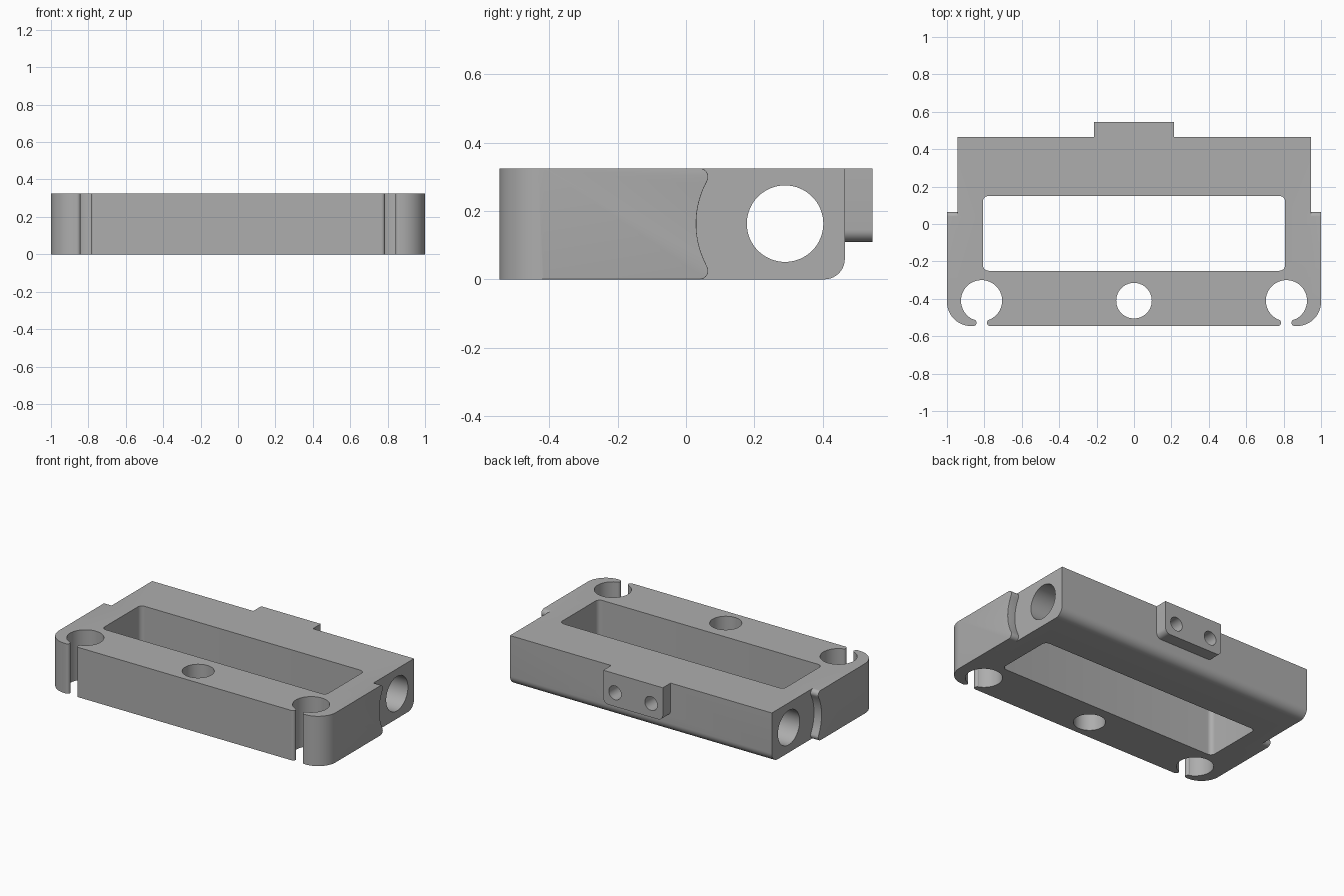
import bpy, bmesh
from math import sin, cos, radians, pi
from mathutils import Matrix, Vector

if "Cube" in bpy.data.objects:
    bpy.data.objects.remove(bpy.data.objects["Cube"])

H = 0.325               # overall height
FRONT, BACK = -0.546, 0.465
BORE_Y, BORE_Z = 0.29, 0.163

grey = bpy.data.materials.new("neutral grey")
grey.use_nodes = True
colour = (0.42, 0.42, 0.42, 1)
grey.diffuse_color = colour
grey.node_tree.nodes["Principled BSDF"].inputs["Base Color"].default_value = colour


def finish(bm, name):
    bmesh.ops.recalc_face_normals(bm, faces=bm.faces)
    mesh = bpy.data.meshes.new(name)
    bm.to_mesh(mesh)
    bm.free()
    mesh.materials.append(grey)
    ob = bpy.data.objects.new(name, mesh)
    bpy.context.collection.objects.link(ob)
    return ob


def bevel(bm, test, radius, segments):
    edges = [e for e in bm.edges if test(e.verts[0].co, e.verts[1].co)]
    bmesh.ops.bevel(bm, geom=edges, offset=radius, segments=segments,
                    profile=0.5, affect='EDGES', clamp_overlap=True)


def box_mesh(x0, x1, y0, y1, z0, z1):
    bm = bmesh.new()
    bmesh.ops.create_cube(bm, size=1)
    for v in bm.verts:
        v.co = Vector(((x0 + x1) / 2 + v.co.x * (x1 - x0),
                       (y0 + y1) / 2 + v.co.y * (y1 - y0),
                       (z0 + z1) / 2 + v.co.z * (z1 - z0)))
    return bm


def cylinder(name, centre, radius, length, axis='Z', sides=64):
    turn = {'X': Matrix.Rotation(pi / 2, 4, 'Y'),
            'Y': Matrix.Rotation(pi / 2, 4, 'X'), 'Z': Matrix()}[axis]
    bm = bmesh.new()
    bmesh.ops.create_cone(bm, cap_ends=True, segments=sides, radius1=radius,
                          radius2=radius, depth=length,
                          matrix=Matrix.Translation(centre) @ turn)
    return finish(bm, name)


def combine(target, other, operation):
    mod = target.modifiers.new(operation, 'BOOLEAN')
    mod.operation, mod.solver, mod.object = operation, 'EXACT', other
    bpy.context.view_layer.objects.active = target
    bpy.ops.object.modifier_apply(modifier=mod.name)
    bpy.data.objects.remove(other)


def along_z(a, b):
    return abs(a.z - b.z) > 0.1


# Main block with rounded front corners and rounded lower back edge
bm = box_mesh(-0.945, 0.945, FRONT, BACK, 0, H)
bevel(bm, lambda a, b: along_z(a, b) and a.y < 0, 0.13, 12)
bevel(bm, lambda a, b: min(a.y, b.y) > 0.4 and max(a.z, b.z) < 0.01, 0.06, 10)
body = finish(bm, "rail_carriage")


# Side cheeks, with a back edge scooped concentrically with the cross bore
def arc(cy, cz, r, start, end, n):
    angles = [radians(start + (end - start) * i / n) for i in range(n + 1)]
    return [(cy + r * cos(a), cz + r * sin(a)) for a in angles]


def cheek(side):
    upper = arc(0.04, H - 0.025, 0.025, 90, -28, 8)
    scoop = arc(BORE_Y, BORE_Z, 0.26, 152, 208, 20)[1:-1]
    lower = [(y, H - z) for y, z in reversed(upper)]
    outline = [(FRONT, H)] + upper + scoop + lower + [(FRONT, 0)]
    bm = bmesh.new()
    face = bm.faces.new([bm.verts.new((0.8, y, z)) for y, z in outline])
    out = bmesh.ops.extrude_face_region(bm, geom=[face])["geom"]
    moved = [g for g in out if isinstance(g, bmesh.types.BMVert)]
    bmesh.ops.translate(bm, verts=moved, vec=(0.2, 0, 0))
    bevel(bm, lambda a, b: along_z(a, b) and a.x > 0.99 and a.y < -0.5, 0.13, 12)
    bevel(bm, lambda a, b: min(a.x, b.x) > 0.999 and not along_z(a, b)
          and min(a.z, b.z) < H - 0.001, 0.012, 4)
    if side < 0:
        bmesh.ops.scale(bm, vec=(-1, 1, 1), verts=bm.verts)
    return finish(bm, "side_cheek")


for side in (1, -1):
    combine(body, cheek(side), 'UNION')

# Back tab with rounded lower corners
bm = box_mesh(-0.215, 0.215, 0.44, 0.546, 0.11, H)
bevel(bm, lambda a, b: abs(a.y - b.y) > 0.05 and max(a.z, b.z) < 0.2, 0.035, 8)
combine(body, finish(bm, "back_tab"), 'UNION')

# Central window
bm = box_mesh(-0.808, 0.808, -0.25, 0.15, -0.1, H + 0.1)
bevel(bm, along_z, 0.03, 6)
combine(body, finish(bm, "window_cutter"), 'DIFFERENCE')

# Cross bore and front centre hole
combine(body, cylinder("bore_cutter", (0, BORE_Y, BORE_Z), 0.112, 3, 'X'), 'DIFFERENCE')
combine(body, cylinder("centre_cutter", (0, -0.41, H / 2), 0.095, 1), 'DIFFERENCE')

# Open clip holes with rounded lips, and the tab screw holes
for side in (1, -1):
    combine(body, cylinder("clip_cutter", (side * 0.815, -0.41, H / 2), 0.11, 1), 'DIFFERENCE')
    xs = sorted((side * 0.768, side * 0.86))
    combine(body, finish(box_mesh(*xs, -0.7, -0.45, -0.1, H + 0.1), "slot_cutter"), 'DIFFERENCE')
    for x in (0.768, 0.86):
        lip = cylinder("clip_lip", (side * x, FRONT + 0.018, H / 2), 0.0178, H, sides=24)
        combine(body, lip, 'UNION')
    combine(body, cylinder("screw_cutter", (side * 0.13, 0.45, 0.2), 0.045, 0.3, 'Y', 32), 'DIFFERENCE')

# Smooth the curves, keep the edges crisp
bpy.ops.object.select_all(action='DESELECT')
body.select_set(True)
bpy.context.view_layer.objects.active = body
bpy.ops.object.shade_smooth_by_angle(angle=radians(30))
